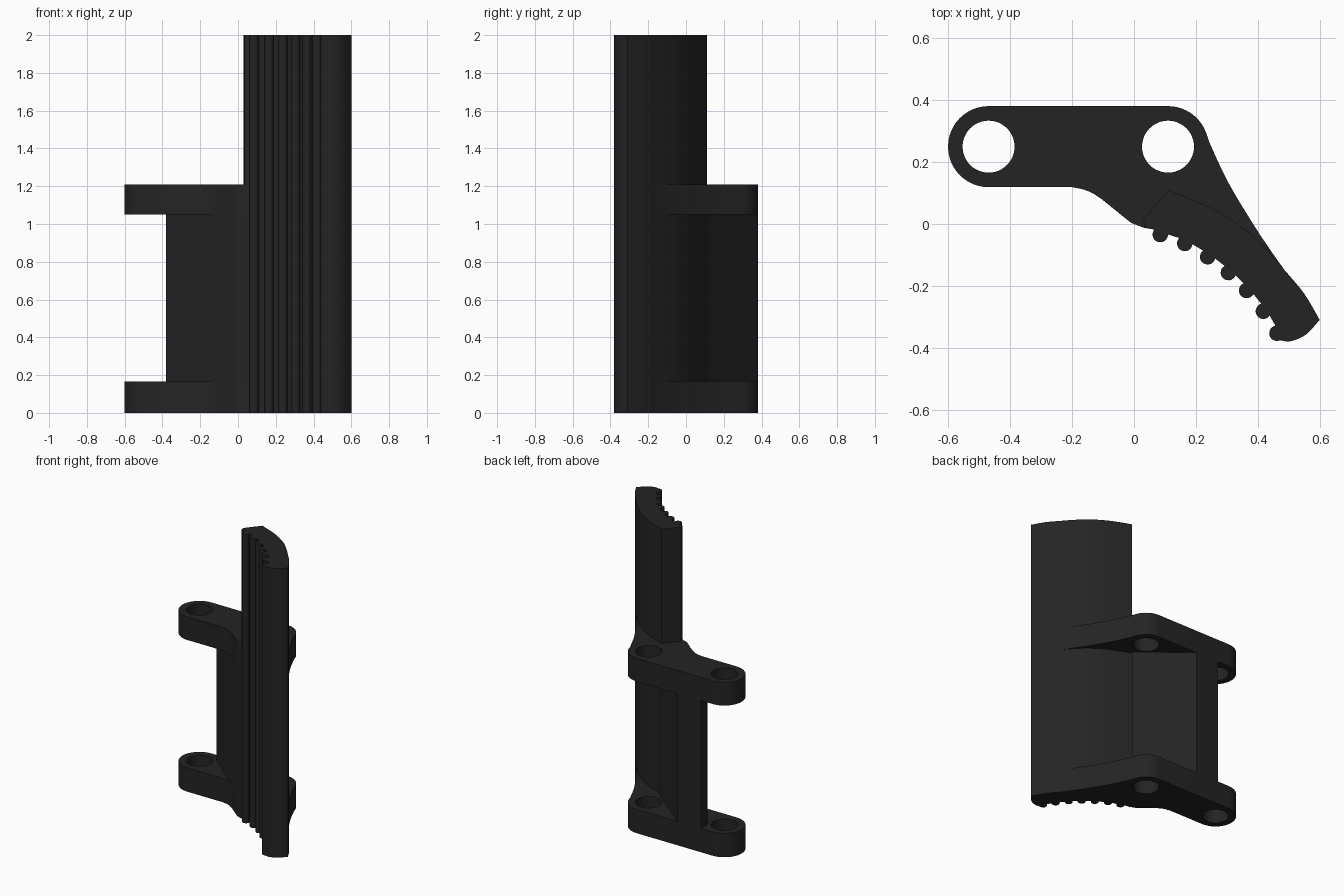
import bpy, bmesh, math

if "Cube" in bpy.data.objects:
    bpy.data.objects.remove(bpy.data.objects["Cube"])

plastic = bpy.data.materials.new("black_plastic")
plastic.diffuse_color = (0.0175, 0.0175, 0.0175, 1)
plastic.use_nodes = True
plastic.node_tree.nodes["Principled BSDF"].inputs["Base Color"].default_value = plastic.diffuse_color


def arc(cx, cy, r, a0, a1, n):
    """Points on an arc, angles in degrees."""
    angles = [math.radians(a0 + (a1 - a0) * i / n) for i in range(n + 1)]
    return [(cx + r * math.cos(a), cy + r * math.sin(a)) for a in angles]


def smooth(pts, n=5):
    """Catmull-Rom curve through the points."""
    p = [pts[0]] + pts + [pts[-1]]
    out = []
    for a, b, c, d in zip(p, p[1:], p[2:], p[3:]):
        for i in range(n):
            t = i / n
            out.append(tuple(0.5 * (2 * b[k] + (c[k] - a[k]) * t
                       + (2 * a[k] - 5 * b[k] + 4 * c[k] - d[k]) * t * t
                       + (3 * b[k] - a[k] - 3 * c[k] + d[k]) * t ** 3) for k in (0, 1)))
    return out + [pts[-1]]


def extrude(name, loops, z0, z1):
    """Solid from an outline (first loop) and optional hole loops."""
    cu = bpy.data.curves.new(name, 'CURVE')
    cu.dimensions = '2D'
    cu.fill_mode = 'BOTH'
    cu.extrude = (z1 - z0) / 2
    for loop in loops:
        s = cu.splines.new('POLY')
        s.points.add(len(loop) - 1)
        for pt, (x, y) in zip(s.points, loop):
            pt.co = (x, y, 0, 1)
        s.use_cyclic_u = True
    ob = bpy.data.objects.new(name, cu)
    bpy.context.collection.objects.link(ob)
    bpy.ops.object.select_all(action='DESELECT')
    ob.select_set(True)
    bpy.context.view_layer.objects.active = ob
    bpy.ops.object.convert(target='MESH')
    ob = bpy.context.object
    bm = bmesh.new()
    bm.from_mesh(ob.data)
    bmesh.ops.remove_doubles(bm, verts=bm.verts, dist=1e-5)
    bmesh.ops.translate(bm, verts=bm.verts, vec=(0, 0, (z0 + z1) / 2))
    bmesh.ops.recalc_face_normals(bm, faces=bm.faces)
    bm.to_mesh(ob.data)
    bm.free()
    ob.data.materials.clear()
    ob.data.materials.append(plastic)
    bpy.ops.object.shade_smooth_by_angle(angle=math.radians(30))
    return ob


# Shared outline pieces
grip_back = smooth([(0.11, 0.11), (0.25, 0.052), (0.36, -0.018), (0.43, -0.085), (0.485, -0.147)])
grip_back_tip = smooth([(0.485, -0.147), (0.55, -0.225), (0.6, -0.31)])
grip_side = [(0.11, 0.11), (0.03, 0.012), (0.035, -0.013)]

# Grip: curved bar with round ribs along the front
rib_centres = [(0.085, -0.034), (0.164, -0.063), (0.238, -0.106), (0.305, -0.157),
               (0.364, -0.215), (0.418, -0.282), (0.462, -0.353)]
ribs = []
for i, (cx, cy) in enumerate(rib_centres):
    a, b = rib_centres[max(i - 1, 0)], rib_centres[min(i + 1, 6)]
    heading = math.degrees(math.atan2(b[1] - a[1], b[0] - a[0]))
    ribs += arc(cx, cy, 0.025, heading + 160, heading + 380, 14)
ribs[-3:] = []
tip = smooth([(0.474, -0.376), (0.505, -0.379), (0.555, -0.358), (0.6, -0.31)])
grip = grip_side[1:] + ribs + tip + grip_back_tip[-2:0:-1] + grip_back[::-1]
extrude("grip", [grip], 0, 2)

# Mounting plates: two bolt holes and an arm that blends into the grip
HOLES = [(-0.47, 0.25), (0.11, 0.25)]
neck = smooth([(-0.2, 0.119), (-0.15, 0.107), (-0.1, 0.077), (-0.02, 0.012), (0.0, 0.0), (0.035, -0.013)])
arm = smooth([(0.485, -0.147), (0.44, -0.083), (0.38, 0.008), (0.3, 0.143), (0.235, 0.283)])
plate = (arc(*HOLES[0], 0.131, 90, 270, 24) + neck + grip_side[1::-1]
         + grip_back[1:] + arm[1:-1] + arc(*HOLES[1], 0.131, 20, 90, 10))
holes = [arc(x, y, 0.084, 0, 352.5, 47) for x, y in HOLES]
for name, z0, z1 in (("lower_plate", 0, 0.165), ("upper_plate", 1.05, 1.21)):
    extrude(name, [plate] + holes, z0, z1)

# Web: slanted wall joining the two plates
web = [(-0.38, 0.381), (-0.38, 0.31), (-0.115, 0.089), (-0.02, 0.012), (0, 0),
       (0.035, -0.013), (0.03, 0.012), (0.11, 0.11), (0.118, 0.12), (-0.2, 0.381)]
extrude("web", [web], 0.165, 1.05)
